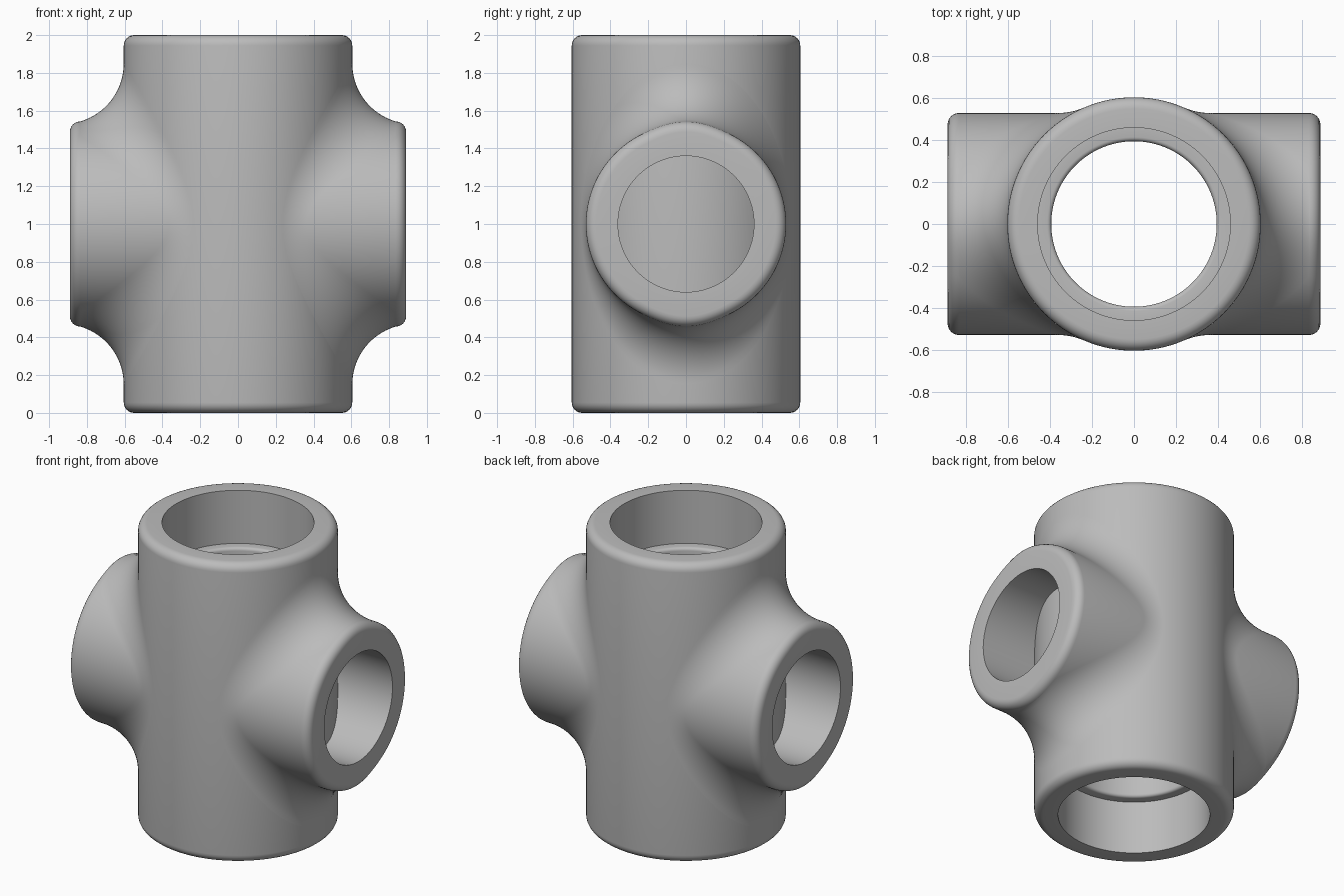
import bpy, bmesh, math
from mathutils import Vector

cube = bpy.data.objects.get("Cube")
if cube:
    bpy.data.objects.remove(cube)

HALF = 1.0          # half height of the main pipe
MAIN_R = 0.605      # main pipe outer radius
SOCKET_R = 0.46     # socket at each end of the main pipe
BORE_R = 0.395      # narrower bore through the middle
DEPTH = 0.355       # depth of the end sockets
BRANCH_R = 0.53     # side branch outer radius
BRANCH_BORE = 0.36
BRANCH_END = 0.89
FILLET = 0.32       # blend between branch and main pipe
RIM = 0.055         # rounding of the outer rims
LIP = 0.02
SEGS = 128

grey = bpy.data.materials.new("light_grey")
grey.use_nodes = True
colour = (0.5, 0.5, 0.5, 1)
grey.diffuse_color = colour
grey.node_tree.nodes["Principled BSDF"].inputs["Base Color"].default_value = colour


def quarter(steps=6):
    """Sine and cosine pairs over a quarter turn."""
    for i in range(steps + 1):
        a = math.pi / 2 * i / steps
        yield math.sin(a), math.cos(a)


def build(name, rings, wrap):
    """Skin a list of closed rings; wrap joins the last ring to the first."""
    bm = bmesh.new()
    loops = [[bm.verts.new(p) for p in ring] for ring in rings]
    pairs = list(zip(loops, loops[1:]))
    if wrap:
        pairs.append((loops[-1], loops[0]))
    for a, b in pairs:
        n = len(a)
        for i in range(n):
            j = (i + 1) % n
            bm.faces.new((a[i], a[j], b[j], b[i]))
    bmesh.ops.recalc_face_normals(bm, faces=bm.faces)
    mesh = bpy.data.meshes.new(name)
    bm.to_mesh(mesh)
    bm.free()
    mesh.materials.append(grey)
    obj = bpy.data.objects.new(name, mesh)
    bpy.context.collection.objects.link(obj)
    obj.location.z = HALF
    bpy.ops.object.select_all(action='DESELECT')
    obj.select_set(True)
    bpy.context.view_layer.objects.active = obj
    bpy.ops.object.shade_smooth_by_angle(angle=math.radians(35))
    return obj


# Main pipe: upper half profile, mirrored downwards and revolved
upper = [(MAIN_R - RIM + RIM * c, HALF - RIM + RIM * s) for s, c in quarter()]
ledge = HALF - DEPTH
upper += [(SOCKET_R, HALF), (SOCKET_R, ledge)]
upper += [(BORE_R + LIP - LIP * s, ledge - LIP + LIP * c) for s, c in quarter(4)]
profile = upper + [(r, -z) for r, z in reversed(upper)]
angles = [2 * math.pi * i / SEGS for i in range(SEGS)]
build("main_pipe", [[(r * math.cos(a), r * math.sin(a), z) for a in angles]
                    for r, z in profile], True)


def branch_section(t):
    """Points from the main pipe, over the fillet and rim, into the bore."""
    radial = Vector((0, math.sin(t), math.cos(t)))
    centre = radial * (BRANCH_R + FILLET)
    centre.x = math.sqrt((MAIN_R + FILLET) ** 2 - centre.y ** 2)
    to_main = Vector((-centre.x, -centre.y, 0)).normalized()
    to_branch = -radial
    spread = to_main.angle(to_branch)

    def arc(s):
        d = (to_main * math.sin((1 - s) * spread)
             + to_branch * math.sin(s * spread)) / math.sin(spread)
        return centre + d * FILLET

    # Stop the fillet where the rim begins
    start, stop = BRANCH_END - RIM, 1.0
    if centre.x > start:
        low = 0.0
        for _ in range(30):
            mid = (low + stop) / 2
            if arc(mid).x < start:
                low = mid
            else:
                stop = mid
    points = [arc(stop * i / 14) for i in range(15)]
    edge = Vector((0, points[-1].y, points[-1].z))
    out = edge.normalized()
    for s, c in quarter():
        p = out * (edge.length - RIM + RIM * c)
        p.x = start + RIM * s + 0.0001
        points.append(p)
    # Flat end face, then the blind bore down to the main pipe
    mouth = out * BRANCH_BORE
    points.append(mouth + Vector((BRANCH_END, 0, 0)))
    floor = math.sqrt((MAIN_R - 0.005) ** 2 - mouth.y ** 2)
    points.append(mouth + Vector((floor, 0, 0)))
    return points


# Side branches, mirrored left and right
sections = [branch_section(a) for a in angles]
for name, side in (("left_branch", 1), ("right_branch", -1)):
    rings = [[(p.x * side, p.y, p.z) for p in ring] for ring in zip(*sections)]
    build(name, rings, False)
